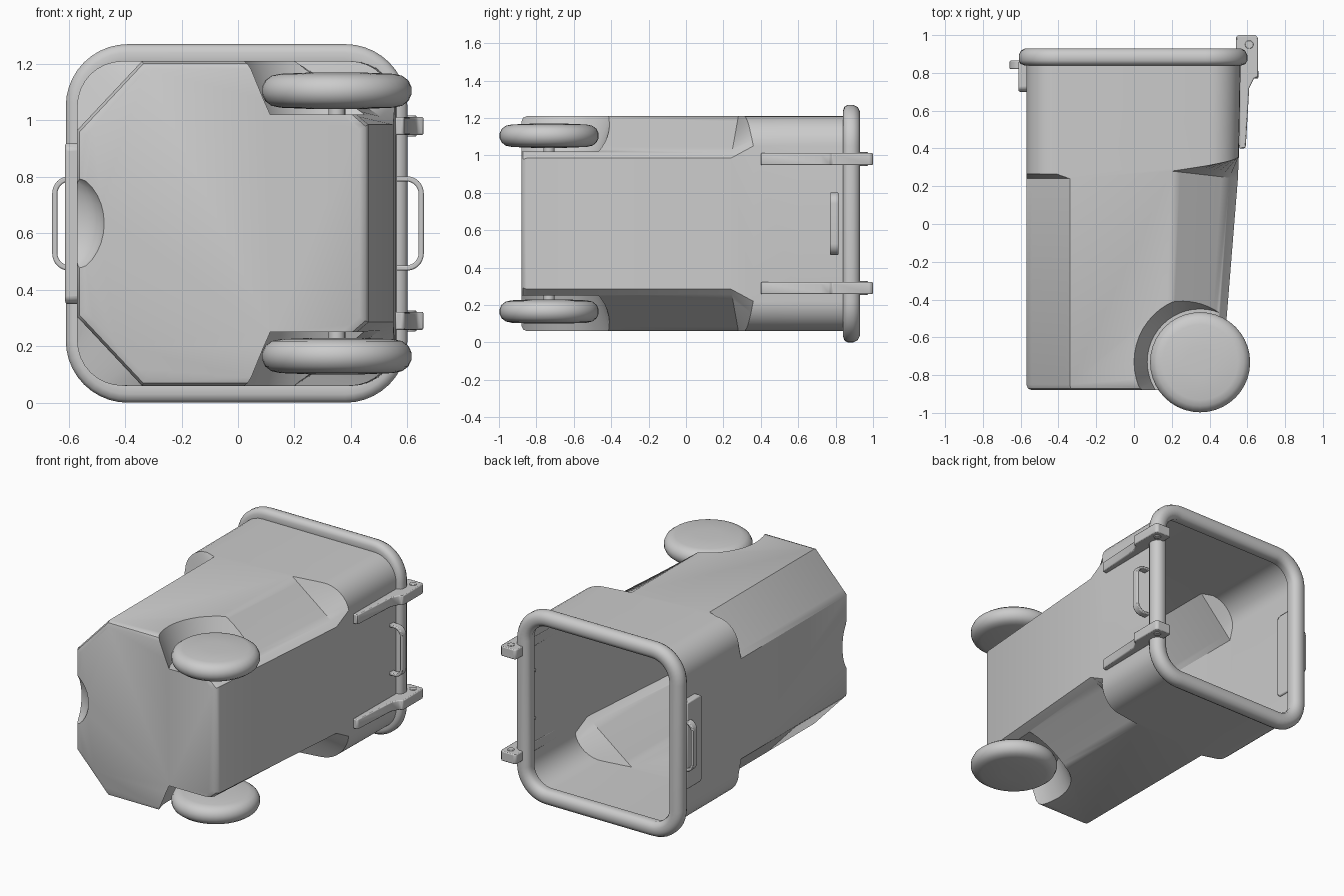
import bpy, bmesh, math
from mathutils import Vector

if "Cube" in bpy.data.objects:
    bpy.data.objects.remove(bpy.data.objects["Cube"])

CZ = 0.635   # middle of the bin's width (z); the bin lies along y
N = 8        # segments per corner


def finish(name, bm, angle=40, bevel=0):
    bmesh.ops.recalc_face_normals(bm, faces=bm.faces)
    me = bpy.data.meshes.new(name)
    bm.to_mesh(me)
    bm.free()
    ob = bpy.data.objects.new(name, me)
    bpy.context.collection.objects.link(ob)
    bpy.ops.object.select_all(action='DESELECT')
    bpy.context.view_layer.objects.active = ob
    ob.select_set(True)
    if bevel:
        m = ob.modifiers.new("soft_edges", 'BEVEL')
        m.width, m.segments, m.limit_method = bevel, 2, 'ANGLE'
    if angle:
        bpy.ops.object.shade_smooth_by_angle(angle=math.radians(angle))
    return ob


def loft(name, rings, caps=True, closed=False, angle=40):
    bm = bmesh.new()
    vs = [[bm.verts.new(p) for p in r] for r in rings]
    pairs = list(zip(vs, vs[1:])) + ([(vs[-1], vs[0])] if closed else [])
    for a, b in pairs:
        for i in range(len(a)):
            j = (i + 1) % len(a)
            bm.faces.new((a[i], a[j], b[j], b[i]))
    if caps:
        bm.faces.new(vs[0])
        bm.faces.new(vs[-1])
    return finish(name, bm, angle)


def prism(name, pts, lo, hi, place, bevel=0.008):
    bm = bmesh.new()
    f = bm.faces.new([bm.verts.new(place(a, b, lo)) for a, b in pts])
    top = bmesh.ops.extrude_face_region(bm, geom=[f])['geom']
    d = Vector(place(0, 0, hi)) - Vector(place(0, 0, lo))
    bmesh.ops.translate(bm, vec=d, verts=[v for v in top if isinstance(v, bmesh.types.BMVert)])
    return finish(name, bm, 40, bevel)


def arc(cx, cy, r, a0, a1, n=N):
    return [(cx + r * math.cos(math.radians(a0 + (a1 - a0) * i / n)),
             cy + r * math.sin(math.radians(a0 + (a1 - a0) * i / n))) for i in range(n + 1)]


def line(a, b):
    return [(a[0] + (b[0] - a[0]) * i / N, a[1] + (b[1] - a[1]) * i / N) for i in range(N + 1)]


# Body cross-section: each corner is either chamfered (0) or rounded (1)
def section(yf, yd, ye, front, back, xb, inset=0.0):
    fr = arc(-0.41, 0.415, 0.16, 180, 90) if front else line((-0.57, 0.33), (-0.34, 0.575))
    bk = arc(xb - 0.16, 0.415, 0.16, 90, 0) if back else line((0.2, 0.575), (xb, 0.35))
    half = [(x, yf, w) for x, w in fr]
    half += [(x, yd + (ye - yd) * i / N, w) for i, (x, w) in enumerate(bk)]
    kx, kw = 1 - inset / 0.52, 1 - inset / 0.575
    pts = half + [(x, y, -w) for x, y, w in reversed(half)]
    return [(-0.05 + (x + 0.05) * kx, y, CZ + w * kw) for x, y, w in pts]


body = loft("bin_body", [
    section(-0.88, -0.88, -0.88, 0, 0, 0.46, 0.03),
    section(-0.871, -0.871, -0.871, 0, 0, 0.46, 0.009),
    section(-0.85, -0.85, -0.85, 0, 0, 0.462),
    section(0.24, 0.28, 0.24, 0, 0, 0.55),
    section(0.265, 0.31, 0.36, 1, 1, 0.555),
    section(0.6, 0.6, 0.6, 1, 1, 0.56),
    section(0.9, 0.9, 0.9, 1, 1, 0.565)])

# Cutters: tapered wheel wells and the grip scoop in the bottom front edge
cutters = []
for s in (-1, 1):
    rings = []
    for w, r in ((0.385, 0.28), (0.575, 0.35), (0.70, 0.396)):
        rings.append([(x, y, CZ + s * w) for x, y in arc(0.35, -0.73, r, 0, 360, 48)[:-1]])
    cutters.append(loft("wheel_well_cutter", rings))
bm = bmesh.new()
bmesh.ops.create_uvsphere(bm, u_segments=32, v_segments=16, radius=1)
for v in bm.verts:
    v.co = Vector((-0.61 + 0.14 * v.co.x, -0.90 + 0.09 * v.co.y, CZ + 0.18 * v.co.z))
cutters.append(finish("grip_cutter", bm))

bpy.ops.object.select_all(action='DESELECT')
bpy.context.view_layer.objects.active = body
body.select_set(True)
for c in cutters:
    m = body.modifiers.new("cut", 'BOOLEAN')
    m.operation, m.object, m.solver = 'DIFFERENCE', c, 'EXACT'
    bpy.ops.object.modifier_apply(modifier=m.name)
    bpy.data.objects.remove(c)

# Open the mouth
bm = bmesh.new()
bm.from_mesh(body.data)
bmesh.ops.delete(bm, geom=[f for f in bm.faces if all(v.co.y > 0.89 for v in f.verts)],
                 context='FACES_ONLY')
bm.to_mesh(body.data)
bm.free()
bpy.ops.object.shade_smooth_by_angle(angle=math.radians(40))


# Rolled rim around the mouth
def rim_ring(inset, y):
    r = 0.22 - inset
    pts = []
    for sx, sy, a in ((1, 1, 0), (-1, 1, 90), (-1, -1, 180), (1, -1, 270)):
        pts += arc(-0.005 + sx * 0.385, sy * 0.415, r, a, a + 90, 10)
    return [(x, y, CZ + w) for x, w in pts]


rim_profile = [(0.07, 0.84), (0.03, 0.84), (0.01, 0.847), (0, 0.865), (0, 0.895), (0.012, 0.918),
               (0.035, 0.93), (0.065, 0.93), (0.088, 0.918), (0.1, 0.895), (0.09, 0.85)]
loft("rim", [rim_ring(i, y) for i, y in rim_profile], caps=False, closed=True, angle=50)

# Front plate hanging below the rim
prism("front_plate", [(0.86, -0.285), (0.86, 0.285), (0.72, 0.285), (0.70, 0.265),
                      (0.70, -0.265), (0.72, -0.285)], -0.612, -0.56,
      lambda a, b, h: (h, a, CZ + b))


# Grab handles, front and back
def bow(d, hw, r, base):
    return [(base, -hw)] + arc(d - r, -hw + r, r, -90, 0) + arc(d - r, hw - r, r, 0, 90) + [(base, hw)]


bow_outline = bow(0.658, 0.167, 0.06, 0.55) + bow(0.640, 0.149, 0.045, 0.55)[::-1]
for name, s, y in (("front_handle", -1, 0.82), ("back_handle", 1, 0.77)):
    prism(name, bow_outline, y, y + 0.045, lambda a, b, h: (s * a, h, CZ + b), 0.005)

# Hinge arms with pins
arm = [(0.55, 1.0), (0.645, 1.0), (0.657, 0.985), (0.657, 0.78), (0.635, 0.77), (0.61, 0.72),
       (0.592, 0.41), (0.585, 0.40), (0.557, 0.40), (0.562, 0.86), (0.54, 0.93), (0.54, 0.99)]
for s in (-1, 1):
    z = CZ + s * 0.345
    prism("hinge_arm", arm, z - 0.032, z + 0.032, lambda a, b, h: (a, b, h), 0.01)
    prism("hinge_pin", arc(0.61, 0.95, 0.022, 0, 360, 20)[:-1], z - 0.037, z + 0.037,
          lambda a, b, h: (a, b, h), 0.003)

# Wheels with rounded tread and shallow domed faces
half = [(0.08, 0.065), (0.2, 0.060), (0.232, 0.053), (0.254, 0.036), (0.265, 0.012)]
wheel_profile = half + [(r, -w) for r, w in reversed(half)]
for s in (-1, 1):
    loft("wheel", [[(x, y, CZ + s * 0.470 + w) for x, y in arc(0.35, -0.732, r, 0, 360, 40)[:-1]]
                   for r, w in wheel_profile], angle=50)
prism("axle", arc(0.35, -0.732, 0.03, 0, 360, 20)[:-1], CZ - 0.45, CZ + 0.45,
      lambda a, b, h: (a, b, h), 0)
